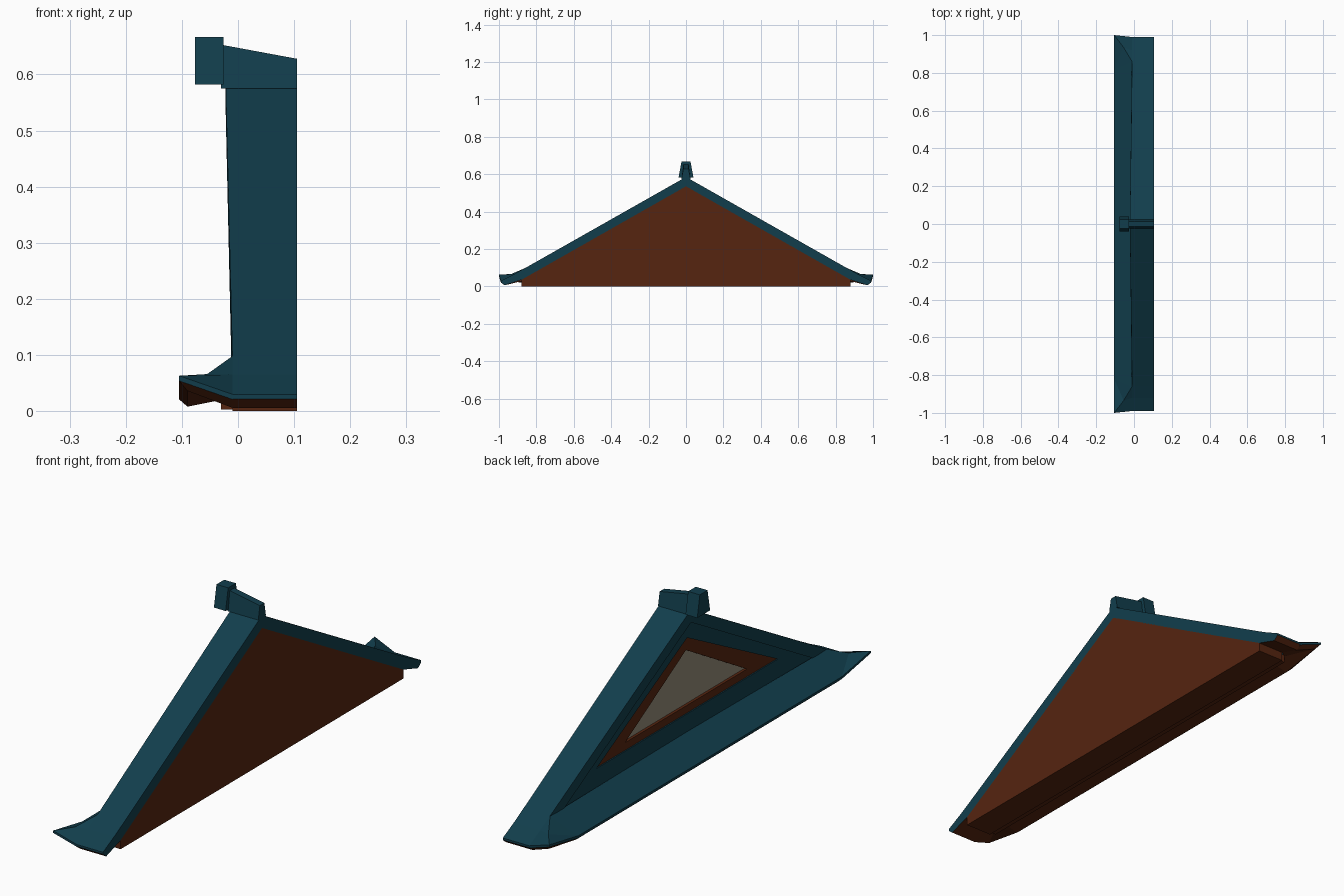
import bpy, bmesh

if "Cube" in bpy.data.objects:
    bpy.data.objects.remove(bpy.data.objects["Cube"])


def material(name, rgb):
    m = bpy.data.materials.new(name)
    m.diffuse_color = (*rgb, 1)
    m.use_nodes = True
    m.node_tree.nodes["Principled BSDF"].inputs["Base Color"].default_value = m.diffuse_color
    return m


TEAL = material("teal", (0.0058, 0.048, 0.073))
BROWN = material("brown", (0.093, 0.018, 0.005))
CREAM = material("warm_grey", (0.30, 0.26, 0.19))
BACK = 0.105


def build(name, verts, faces, mats, brown=None, mirror=True):
    """Mesh for the +y half, mirrored across y = 0."""
    bm = bmesh.new()
    vs = [bm.verts.new(v) for v in verts]
    for f in faces:
        bm.faces.new([vs[i] for i in f])
    bmesh.ops.recalc_face_normals(bm, faces=bm.faces[:])
    if brown:
        for i, f in enumerate(bm.faces):
            f.material_index = int(brown(i, f))
    me = bpy.data.meshes.new(name)
    bm.to_mesh(me)
    bm.free()
    ob = bpy.data.objects.new(name, me)
    bpy.context.collection.objects.link(ob)
    for m in mats:
        me.materials.append(m)
    if mirror:
        mod = ob.modifiers.new("mirror", 'MIRROR')
        mod.use_axis = (False, True, False)
        mod.merge_threshold = 0.0005
    return ob


def prism(name, profile, x0, x1, mats, brown=None):
    """Extrude a (y, z) half profile along x; x0 may be a list per point."""
    n = len(profile)
    xs = x0 if isinstance(x0, list) else [x0] * n
    verts = [(x, y, z) for x, (y, z) in zip(xs, profile)]
    verts += [(x1, y, z) for y, z in profile]
    faces = [(i, (i + 1) % n, (i + 1) % n + n, i + n) for i in range(n)
             if profile[i][0] > 0 or profile[(i + 1) % n][0] > 0]
    faces += [tuple(range(n)), tuple(range(2 * n - 1, n - 1, -1))]
    return build(name, verts, faces, mats, brown)


def frame(name, outer, inner, x0, x1, mat):
    """Triangular frame, outer and inner given as (half width, base z, apex z)."""
    (w, b, a), (iw, ib, ia) = outer, inner
    prism(name, [(0, a), (w, b), (0, b), (0, ib), (iw, ib), (0, ia)], x0, x1, [mat])


# Main roof slopes, with flared eave and brown underside at the eave
slab = [(0, .585), (.86, .098), (.92, .065), (.99, .03), (.99, .022),
        (.97, .006), (.88, .035), (0, .535)]
prism("roof_slopes", slab, [-.022] + [-.01] * 6 + [-.022], BACK, [TEAL, BROWN],
      lambda i, f: f.normal.z < -.1 and f.calc_center_median().y > .9)

# Skirt roof with upturned corners: top, lip, brown eave edge and soffit
top = [(-.005, 0, .1), (-.01, .86, .098), (-.01, .92, .065), (-.055, .935, .066)]
eave = [(-.01, .99, .03), (-.105, 1, .063), (-.105, .82, .03), (-.105, 0, .03)]
lip = [(x, y, z - .009) for x, y, z in eave]
under = [(-.01, .97, .006), (-.09, .98, .036), (-.09, .81, .008), (-.09, 0, .008)]
soffit = [(-.01, .88, .035), (-.03, .87, .03), (-.03, .81, .02), (-.03, 0, .02)]
faces = [(0, 7, 6, 1), (1, 6, 3), (3, 6, 5), (1, 3, 2), (2, 3, 5, 4)]
for ring in (4, 8, 12):
    faces += [(ring + i, ring + i + 1, ring + i + 5, ring + i + 4) for i in range(3)]
build("skirt_roof", top + eave + lip + under + soffit, faces, [TEAL, BROWN],
      lambda i, f: i >= 8)

# Brown wall behind the roof and its base beams
prism("gable_wall", [(0, .537), (.88, .04), (.88, 0), (0, 0)], .016, BACK, [BROWN])
prism("wall_base", [(0, .05), (.88, .04), (.88, 0), (0, 0)], -.01, .02, [BROWN])
prism("soffit_beam", [(0, .035), (.87, .035), (.87, .003), (0, .003)], -.03, -.008, [BROWN])

# Gable face: teal board, brown inset frame, pale panel
frame("gable_board", (.88, .05, .545), (.565, .17, .47), -.005, .018, TEAL)
frame("panel_frame", (.58, .165, .478), (.38, .2, .42), 0, .018, BROWN)
prism("gable_panel", [(0, .43), (.4, .19), (0, .19)], .011, .015, [CREAM])


def tapered(name, x0, x1, bottom, top0, top1, wb, wt):
    """Ridge block with sloping top and tapered sides."""
    verts = []
    for x, t in ((x0, top0), (x1, top1)):
        verts += [(x, -wb, bottom), (x, wb, bottom), (x, wt, t), (x, -wt, t)]
    fs = [(0, 1, 2, 3), (4, 5, 6, 7)]
    fs += [(i, (i + 1) % 4, (i + 1) % 4 + 4, i + 4) for i in range(4)]
    build(name, verts, fs, [TEAL], mirror=False)


# Ridge cap and end block
tapered("ridge_cap", -.03, BACK, .575, .653, .628, .024, .014)
tapered("ridge_end_block", -.077, -.026, .582, .667, .667, .04, .024)
